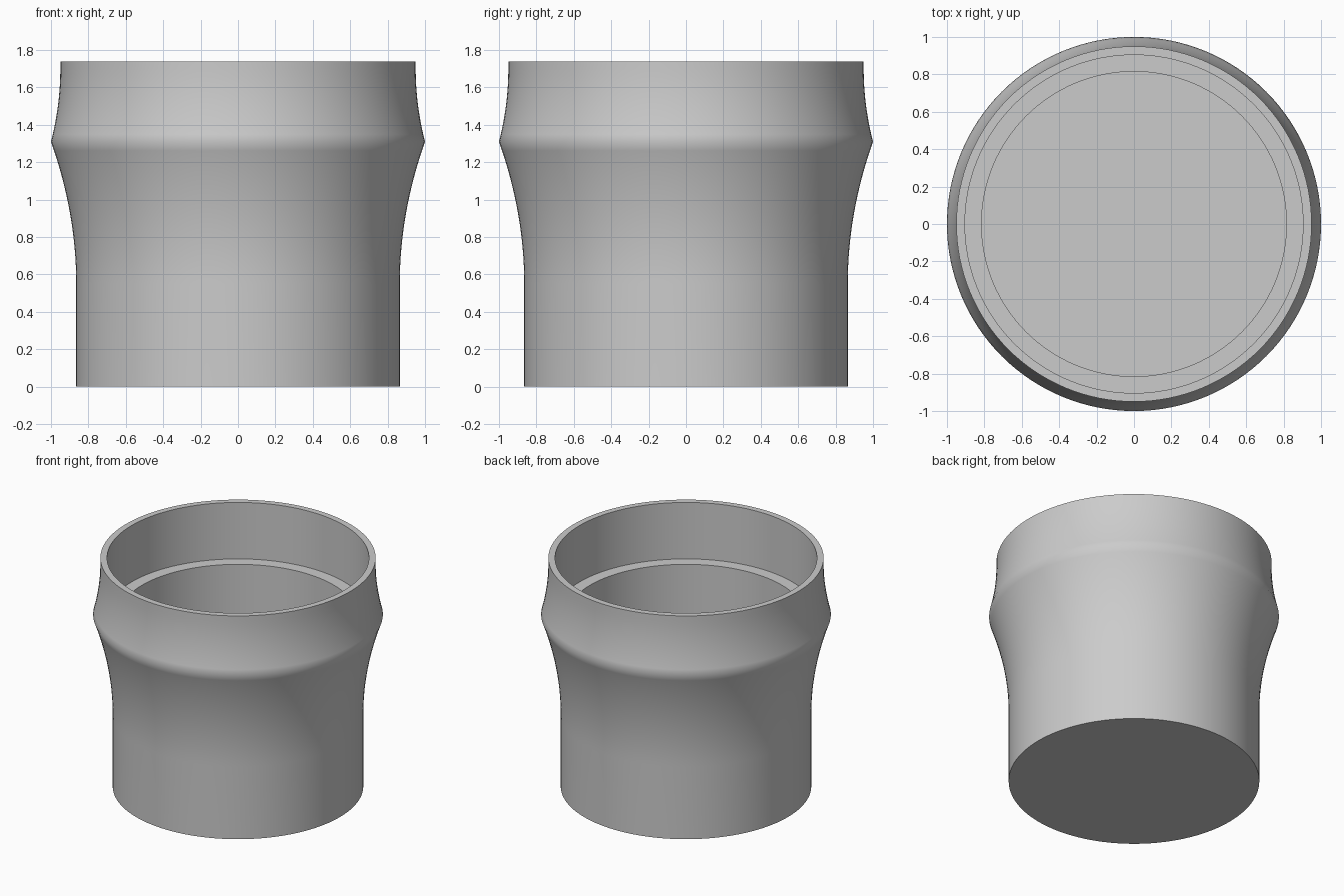
import bpy, bmesh, math
from mathutils import Vector

cube = bpy.data.objects.get("Cube")
if cube:
    bpy.data.objects.remove(cube, do_unlink=True)

SEGMENTS = 128

grey = bpy.data.materials.new("plain grey")
grey.use_nodes = True
colour = (0.6, 0.6, 0.6, 1)
grey.diffuse_color = colour
grey.node_tree.nodes["Principled BSDF"].inputs["Base Color"].default_value = colour


def flare(r0, z0, r1, z1, steps):
    """Points from (r0, z0), leaving vertically and bending out to (r1, z1)."""
    ts = [i / steps for i in range(steps + 1)]
    return [(r0 + (r1 - r0) * t * t, z0 + (z1 - z0) * t) for t in ts]


def lathe(name, profile):
    """Spin a closed (radius, height) profile about the z axis."""
    bm = bmesh.new()
    verts = [bm.verts.new((r, 0, z)) for r, z in profile]
    edges = [bm.edges.new(pair) for pair in zip(verts, verts[1:])]
    bmesh.ops.spin(bm, geom=verts + edges, cent=Vector(), axis=Vector((0, 0, 1)),
                   angle=math.tau, steps=SEGMENTS, use_duplicate=False)
    bmesh.ops.remove_doubles(bm, verts=bm.verts, dist=0.0005)
    bmesh.ops.recalc_face_normals(bm, faces=bm.faces)
    mesh = bpy.data.meshes.new(name)
    bm.to_mesh(mesh)
    bm.free()
    mesh.materials.append(grey)
    obj = bpy.data.objects.new(name, mesh)
    bpy.context.collection.objects.link(obj)
    return obj


# Outer wall: straight base, flare out to the ridge, curve back in to the rim
outer = [(0, 0), (0.865, 0)]
outer += flare(0.865, 0.55, 1.0, 1.31, 16)
outer += flare(0.95, 1.7, 1.0, 1.31, 10)[-2::-1]
outer += [(0.95, 1.74)]

# Inner wall: wide mouth, ledge level with the ridge, narrower well and floor
inner = [(0.904, 1.74), (0.904, 1.31), (0.815, 1.31), (0.815, 0.05), (0, 0.05)]

cup = lathe("stepped_cup", outer + inner)

bpy.ops.object.select_all(action="DESELECT")
cup.select_set(True)
bpy.context.view_layer.objects.active = cup
bpy.ops.object.shade_smooth_by_angle(angle=math.radians(40))
